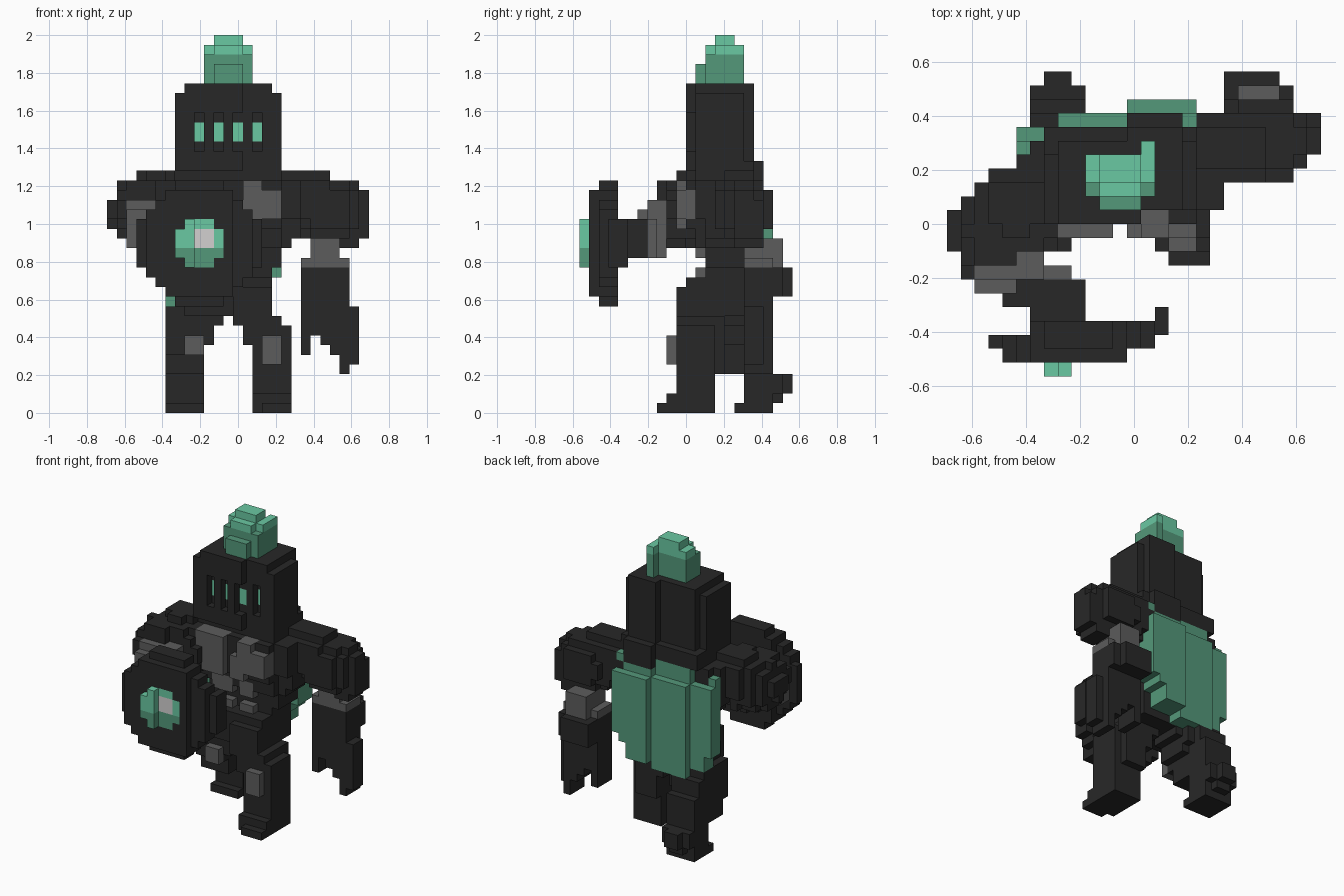
import bpy, bmesh

cube = bpy.data.objects.get("Cube")
if cube:
    bpy.data.objects.remove(cube, do_unlink=True)

V = 2 / 39                      # voxel size; the grid is 27 x 22 x 39
OX, OY = -13.5 * V, -11 * V


def linear(c):
    c /= 255
    return c / 12.92 if c <= 0.04045 else ((c + 0.055) / 1.055) ** 2.4


def material(name, r, g, b):
    m = bpy.data.materials.new(name)
    m.use_nodes = True
    col = (linear(r), linear(g), linear(b), 1)
    m.diffuse_color = col
    m.node_tree.nodes["Principled BSDF"].inputs["Base Color"].default_value = col
    return m


MATS = [material("dark iron", 39, 39, 39), material("grey cloth", 92, 92, 92),
        material("bright green", 106, 200, 162), material("deep green", 84, 152, 122),
        material("pale grey", 210, 208, 208)]
DARK, GREY, BRIGHT, DEEP, PALE = range(5)
grid = {}                       # voxel -> (part name, material index)


def put(part, mat, *boxes):
    """Fill boxes given as (x0, x1, y0, y1, z0, z1), upper ends excluded."""
    for x0, x1, y0, y1, z0, z1 in boxes:
        for x in range(x0, x1):
            for y in range(y0, y1):
                for z in range(z0, z1):
                    grid[x, y, z] = (part, mat)


def cut(x0, x1, y0, y1, z0, z1):
    for x in range(x0, x1):
        for y in range(y0, y1):
            for z in range(z0, z1):
                grid.pop((x, y, z), None)


def blob(part, mat, centre, radii):
    """Fill an ellipsoid."""
    for x in range(27):
        for y in range(22):
            for z in range(39):
                d = sum((abs(p + 0.5 - c) / r) ** 2
                        for p, c, r in zip((x, y, z), centre, radii))
                if d <= 1:
                    grid[x, y, z] = (part, mat)


# Cape: three stepped panels with an inset top, trimmed at the lower corners
put("cape", DEEP, (5, 6, 16, 18, 13, 22), (6, 8, 16, 18, 11, 22), (5, 8, 16, 17, 22, 23),
    (8, 13, 17, 18, 10, 24), (8, 13, 18, 19, 10, 22),
    (13, 18, 17, 19, 11, 24), (13, 18, 19, 20, 11, 22))
cut(17, 18, 17, 20, 11, 14)
cut(16, 17, 17, 20, 11, 13)

# Torso: hips, waist, chest and collar
put("torso", DARK, (8, 17, 11, 17, 10, 14), (8, 16, 12, 17, 10, 12),
    (8, 17, 13, 17, 14, 18), (8, 18, 13, 17, 15, 18), (7, 18, 12, 17, 17, 25),
    (8, 18, 11, 17, 19, 24), (5, 8, 14, 16, 19, 24), (6, 8, 15, 17, 22, 24),
    (7, 18, 12, 18, 24, 26), (13, 17, 17, 19, 23, 26), (17, 20, 13, 17, 18, 20),
    (18, 20, 12, 17, 20, 24), (17, 19, 13, 17, 17, 18))
# Chest and belly muscles
put("chest", GREY, (8, 12, 10, 12, 19, 24), (13, 15, 10, 12, 19, 22),
    (14, 16, 10, 12, 22, 24), (15, 18, 10, 12, 20, 23))
put("belly", GREY, *[(x, x + w, 12, 13, z, z + h)
                     for x, w in ((9, 3), (13, 2)) for z, h in ((14, 1), (16, 2))])

# Left leg, planted forward
put("left_leg", DARK, (13, 17, 10, 15, 9, 13), (14, 18, 10, 15, 7, 10),
    (15, 19, 10, 14, 1, 9), (15, 18, 10, 15, 4, 9),
    (15, 19, 9, 14, 0, 1), (16, 19, 8, 9, 0, 1), (15, 19, 9, 10, 1, 2))
put("left_knee", GREY, (16, 18, 9, 10, 5, 8))
# Right leg, trailing behind
put("right_leg", DARK, (6, 11, 13, 18, 8, 11), (7, 12, 13, 17, 9, 13),
    (6, 10, 13, 18, 6, 9), (10, 11, 13, 17, 7, 9), (6, 10, 14, 20, 4, 8),
    (6, 10, 15, 19, 8, 10), (6, 10, 17, 20, 1, 4), (6, 10, 20, 21, 2, 4),
    (7, 9, 20, 22, 2, 4), (7, 9, 20, 21, 1, 2), (6, 10, 16, 20, 0, 1))
put("right_knee", GREY, (8, 10, 12, 13, 6, 8))

# Left arm: rounded pauldron, elbow and clawed hand
blob("left_shoulder", DARK, (20.3, 16.5, 22), (4.6, 2.9, 3.4))
blob("left_shoulder", DARK, (22.7, 17, 21), (4.3, 3.3, 3.4))
put("left_shoulder", DARK, (24, 26, 16, 19, 17, 20), (26, 27, 16, 19, 18, 22))
put("left_elbow", GREY, (21, 24, 17, 21, 15, 18), (20, 25, 17, 20, 15, 16))
put("left_hand", DARK, (20, 25, 17, 20, 10, 15), (20, 24, 20, 22, 12, 15),
    (24, 25, 20, 21, 12, 15),
    (25, 26, 17, 19, 5, 11), (24, 25, 17, 20, 4, 10), (23, 24, 17, 20, 6, 10),
    (22, 23, 17, 20, 7, 10), (21, 22, 17, 20, 8, 10), (20, 21, 17, 20, 6, 10))

# Right arm: rounded pauldron opened in front for the forearm, and fist
blob("right_shoulder", DARK, (4.5, 10.4, 20.9), (4.4, 4.2, 3.6))
blob("right_shoulder", DARK, (5.2, 12.4, 22), (3.4, 3.1, 3.4))
cut(2, 9, 6, 8, 16, 26)
cut(5, 9, 8, 9, 16, 26)
put("right_forearm", GREY, (2, 5, 6, 7, 17, 21), (2, 5, 7, 8, 17, 22),
    (5, 7, 7, 9, 16, 22), (7, 9, 7, 8, 16, 20))
put("right_hand", DARK, (4, 5, 5, 6, 17, 20), (5, 10, 5, 7, 16, 20),
    (6, 10, 3, 5, 16, 20))

# Shield: curved disc
for x in range(3, 16):
    for z in range(11, 24):
        r = ((x - 9) ** 2 + (z - 17) ** 2) ** 0.5
        if r > 6.4:
            continue
        layers = [2]
        if 4 <= x < 13 and r < 5.9:
            layers.append(1)
        if x >= 6:
            layers.append(3)
        if x == 15:
            layers = [3, 4]
        for y in layers:
            grid[x, y, z] = ("shield", DARK)
# Shield boss: the far half is flush with the disc
put("shield_boss", DEEP, (8, 9, 0, 2, 15, 17), (7, 8, 0, 2, 16, 17),
    (9, 11, 1, 2, 15, 17), (11, 12, 1, 2, 16, 17))
put("shield_boss", BRIGHT, (7, 9, 0, 2, 17, 19), (8, 9, 0, 2, 19, 20),
    (9, 11, 1, 2, 19, 20), (11, 12, 1, 2, 17, 19))
put("shield_boss", PALE, (9, 11, 1, 2, 17, 19))

# Helmet with a lowered rim and a stepped front and back
put("helmet", DARK, (7, 18, 12, 16, 25, 33), (8, 18, 16, 17, 25, 33),
    (8, 17, 12, 17, 33, 34), (7, 14, 11, 12, 25, 33), (8, 14, 11, 12, 33, 34),
    (13, 17, 17, 18, 25, 34))
# Visor slits with a glow behind
for x, y in ((9, 11), (11, 11), (13, 11), (15, 12)):
    cut(x, x + 1, y, y + 1, 27, 31)
    put("visor_glow", BRIGHT, (x, x + 1, y + 1, y + 2, 28, 30))

# Plume
put("plume", DEEP, (10, 14, 13, 16, 34, 37), (11, 14, 12, 13, 34, 36),
    (14, 15, 13, 17, 34, 37))
put("plume", BRIGHT, (10, 11, 14, 16, 37, 38), (11, 14, 13, 16, 37, 38),
    (14, 15, 14, 17, 37, 38), (11, 14, 14, 16, 38, 39))

# Outward-facing corner order for each side of a voxel
SIDES = {(1, 0, 0): ((1, 0, 0), (1, 1, 0), (1, 1, 1), (1, 0, 1)),
         (-1, 0, 0): ((0, 1, 0), (0, 0, 0), (0, 0, 1), (0, 1, 1)),
         (0, 1, 0): ((1, 1, 0), (0, 1, 0), (0, 1, 1), (1, 1, 1)),
         (0, -1, 0): ((0, 0, 0), (1, 0, 0), (1, 0, 1), (0, 0, 1)),
         (0, 0, 1): ((0, 0, 1), (1, 0, 1), (1, 1, 1), (0, 1, 1)),
         (0, 0, -1): ((0, 1, 0), (1, 1, 0), (1, 0, 0), (0, 0, 0))}

# One object per part, keeping only the exposed voxel sides
for part in sorted({p for p, _ in grid.values()}):
    bm = bmesh.new()
    verts, slots = {}, []
    for (x, y, z), (p, mat) in grid.items():
        if p != part:
            continue
        for (dx, dy, dz), corners in SIDES.items():
            if (x + dx, y + dy, z + dz) in grid:
                continue
            ring = []
            for a, b, c in corners:
                key = (x + a, y + b, z + c)
                if key not in verts:
                    verts[key] = bm.verts.new((OX + key[0] * V, OY + key[1] * V, key[2] * V))
                ring.append(verts[key])
            if mat not in slots:
                slots.append(mat)
            bm.faces.new(ring).material_index = slots.index(mat)
    mesh = bpy.data.meshes.new(part)
    bm.to_mesh(mesh)
    bm.free()
    for s in slots:
        mesh.materials.append(MATS[s])
    bpy.context.collection.objects.link(bpy.data.objects.new(part, mesh))
